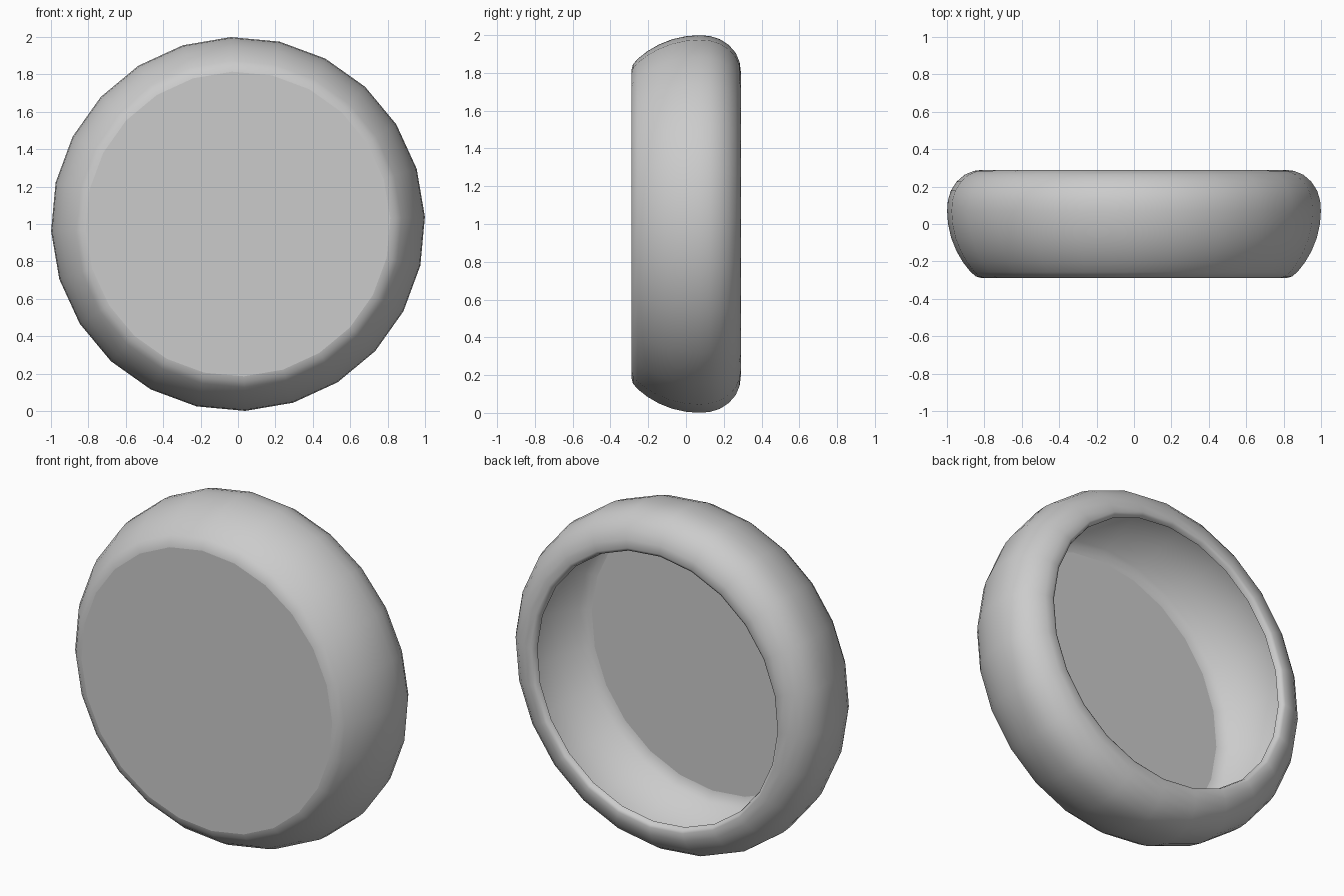
import bpy, bmesh, math

cube = bpy.data.objects.get("Cube")
if cube:
    bpy.data.objects.remove(cube, do_unlink=True)

SIDES = 24
TWIST = math.radians(2.2)

# Cross-section (radius, y): front edge, bulging side, rounded back, curled lip
PROFILE = [
    (0.815, -0.289), (0.845, -0.281), (0.874, -0.257), (0.915, -0.205),
    (0.95, -0.145), (0.978, -0.075), (0.995, 0.0), (1.0, 0.07),
    (0.996, 0.125), (0.98, 0.178), (0.949, 0.226), (0.907, 0.263),
    (0.857, 0.284), (0.81, 0.29), (0.793, 0.281), (0.786, 0.257),
]

# Plain grey material
grey = bpy.data.materials.new("grey")
grey.use_nodes = True
color = (0.6, 0.6, 0.6, 1.0)
grey.diffuse_color = color
grey.node_tree.nodes["Principled BSDF"].inputs["Base Color"].default_value = color

# Sweep the cross-section around the y axis into a thin open shell
bm = bmesh.new()
rings = []
for radius, y in PROFILE:
    angles = [TWIST + math.tau * i / SIDES for i in range(SIDES)]
    rings.append([bm.verts.new((radius * math.cos(a), y, 1 + radius * math.sin(a)))
                  for a in angles])
for r0, r1 in zip(rings, rings[1:]):
    for i in range(SIDES):
        j = (i + 1) % SIDES
        bm.faces.new((r0[i], r1[i], r1[j], r0[j]))

# Flat front disc
bm.faces.new(rings[0])

# Smooth sides with a crisp edge around the disc
for face in bm.faces:
    face.smooth = True
for i in range(SIDES):
    bm.edges.get((rings[0][i - 1], rings[0][i])).smooth = False

mesh = bpy.data.meshes.new("hollow_round_shell")
bm.to_mesh(mesh)
bm.free()
mesh.materials.append(grey)
shell = bpy.data.objects.new("hollow_round_shell", mesh)
bpy.context.collection.objects.link(shell)
